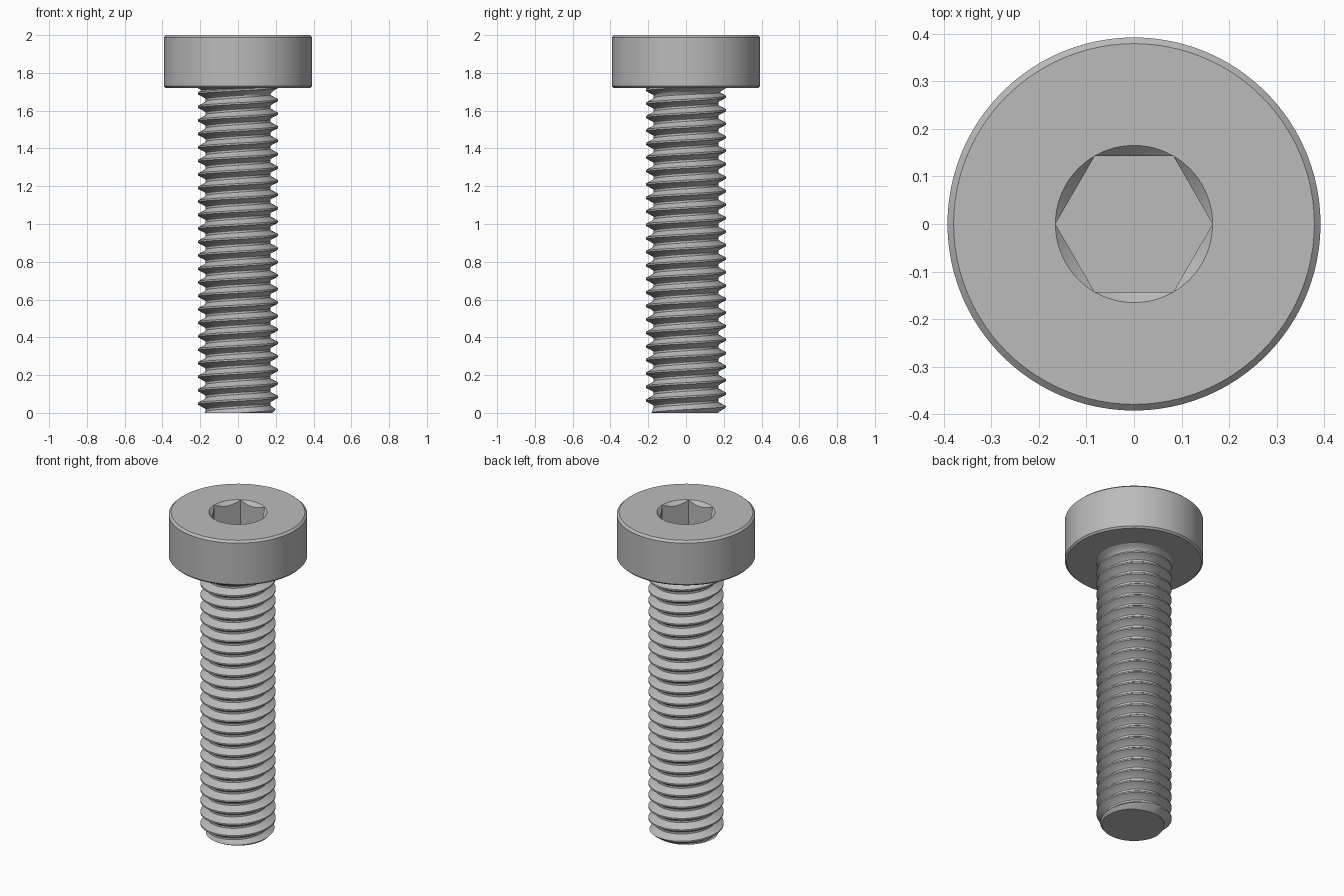
import bpy, bmesh
from math import cos, sin, pi, radians

cube = bpy.data.objects.get("Cube")
if cube:
    bpy.data.objects.remove(cube, do_unlink=True)

SEG = 96
HEAD_Z, TOP_Z = 1.72, 2.0
ROOT, CREST, PITCH = 0.171, 0.213, 1.0 / 14

steel = bpy.data.materials.new("grey_steel")
steel.use_nodes = True
steel.diffuse_color = (0.5, 0.5, 0.5, 1)
steel.node_tree.nodes["Principled BSDF"].inputs["Base Color"].default_value = (0.5, 0.5, 0.5, 1)


def finish(name, bm, angle=25):
    bmesh.ops.recalc_face_normals(bm, faces=bm.faces)
    mesh = bpy.data.meshes.new(name)
    bm.to_mesh(mesh)
    bm.free()
    mesh.materials.append(steel)
    obj = bpy.data.objects.new(name, mesh)
    bpy.context.collection.objects.link(obj)
    bpy.ops.object.select_all(action="DESELECT")
    obj.select_set(True)
    bpy.context.view_layer.objects.active = obj
    bpy.ops.object.shade_smooth_by_angle(angle=radians(angle))


def loft(profile, cap=False):
    """Skin rings; each profile entry maps an angle to (radius, height)."""
    bm = bmesh.new()
    rings = []
    for point in profile:
        ring = []
        for i in range(SEG):
            a = 2 * pi * i / SEG
            r, z = point(a)
            ring.append(bm.verts.new((r * cos(a), r * sin(a), z)))
        rings.append(ring)
    for low, high in zip(rings, rings[1:]):
        for i in range(SEG):
            j = (i + 1) % SEG
            bm.faces.new((low[i], low[j], high[j], high[i]))
    if cap:
        bm.faces.new(rings[-1])
    bmesh.ops.remove_doubles(bm, verts=bm.verts, dist=1e-5)
    return bm


def circle(r, z):
    return lambda a: (r, z)


# Head with bevelled rims and a countersunk hexagon socket
FLAT = 0.143
RIM = FLAT / cos(pi / 6)


def hex_radius(a):
    return FLAT / cos(a % (pi / 3) - pi / 6)


head = [circle(r, z) for r, z in (
    (0.1, HEAD_Z), (0.382, HEAD_Z), (0.392, HEAD_Z + 0.01),
    (0.392, TOP_Z - 0.012), (0.379, TOP_Z), (RIM, TOP_Z))]
head.append(lambda a: (hex_radius(a), TOP_Z - (RIM - hex_radius(a))))
head.append(lambda a: (hex_radius(a), TOP_Z - 0.165))
finish("socket_head", loft(head, cap=True))

# Flared neck under the head
neck = [circle(r, z) for r, z in (
    (ROOT - 0.004, 1.67), (0.174, 1.69), (0.183, 1.701), (0.197, 1.711), (0.216, HEAD_Z + 0.001))]
finish("neck_fillet", loft(neck), 40)

# Threaded shank: one helical strip, trimmed flat at both ends
DEPTH = CREST - ROOT
tooth = ((-0.0625, CREST), (0.0625, CREST), (0.34, ROOT + 0.11 * DEPTH),
         (0.42, ROOT), (0.58, ROOT), (0.66, ROOT + 0.11 * DEPTH))
START_Z = 0.013 - 3 * PITCH
bm = bmesh.new()
rows = []
for i in range(SEG * 29):
    a = 2 * pi * i / SEG
    rows.append([bm.verts.new((r * cos(a), r * sin(a), START_Z + PITCH * (i / SEG + t)))
                 for t, r in tooth])
for i in range(len(rows) - SEG - 1):
    here = rows[i] + [rows[i + SEG][0]]
    after = rows[i + 1] + [rows[i + 1 + SEG][0]]
    for j in range(len(tooth)):
        bm.faces.new((here[j], after[j], after[j + 1], here[j + 1]))


def trim(z, up):
    geom = bm.verts[:] + bm.edges[:] + bm.faces[:]
    return bmesh.ops.bisect_plane(bm, geom=geom, plane_co=(0, 0, z), plane_no=(0, 0, up),
                                  clear_outer=True)


trim(HEAD_Z + 0.01, 1)
trim(0, -1)

# Chamfer the tip, then close it
for v in bm.verts:
    r = (v.co.x ** 2 + v.co.y ** 2) ** 0.5
    limit = 0.182 + v.co.z
    if r > limit:
        v.co.x *= limit / r
        v.co.y *= limit / r
rim = [e for e in bm.edges if e.is_boundary and all(abs(v.co.z) < 1e-4 for v in e.verts)]
bmesh.ops.holes_fill(bm, edges=rim, sides=0)
finish("threaded_shank", bm, 30)
